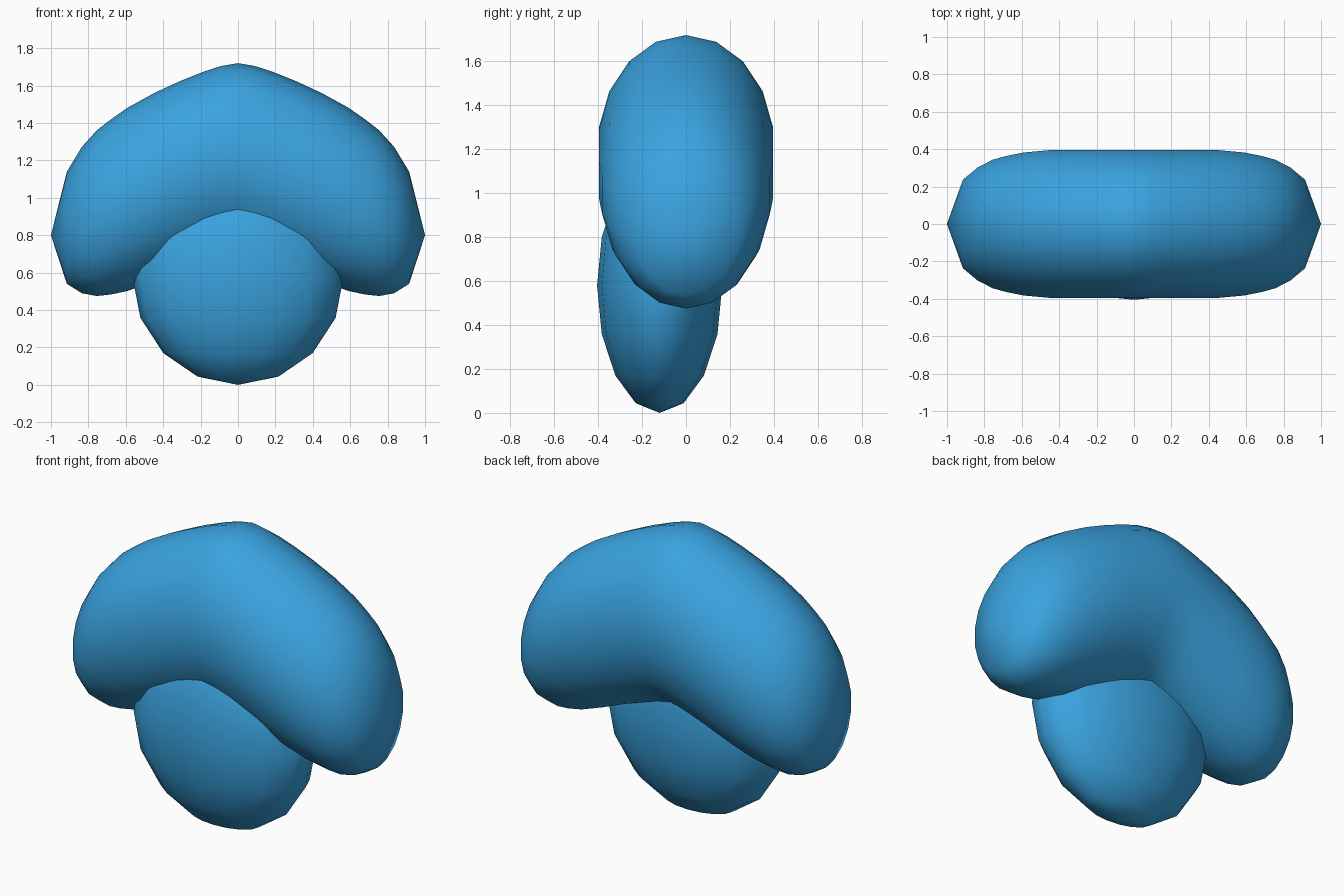
import bpy, bmesh, math
from mathutils import Matrix

if "Cube" in bpy.data.objects:
    bpy.data.objects.remove(bpy.data.objects["Cube"])

blue = bpy.data.materials.new("sky blue")
blue.diffuse_color = (0.042, 0.366, 0.74, 1)
blue.use_nodes = True
blue.node_tree.nodes["Principled BSDF"].inputs["Base Color"].default_value = blue.diffuse_color


def finish(bm, name):
    bmesh.ops.recalc_face_normals(bm, faces=bm.faces)
    for f in bm.faces:
        f.smooth = True
    mesh = bpy.data.meshes.new(name)
    bm.to_mesh(mesh)
    bm.free()
    mesh.materials.append(blue)
    obj = bpy.data.objects.new(name, mesh)
    bpy.context.collection.objects.link(obj)
    return obj


# Drooping cap: upright oval rings along x (x, centre height, half height, half depth)
half = [(0.0, 1.21, 0.51, 0.403), (0.09, 1.195, 0.51, 0.403), (0.19, 1.162, 0.51, 0.403),
        (0.31, 1.117, 0.507, 0.403), (0.45, 1.056, 0.503, 0.401), (0.59, 0.992, 0.49, 0.388),
        (0.68, 0.951, 0.468, 0.37), (0.755, 0.918, 0.443, 0.349), (0.835, 0.881, 0.391, 0.308),
        (0.915, 0.84, 0.30, 0.24)]
profile = [(-x, z, h, d) for x, z, h, d in reversed(half[1:])] + half
SIDES = 18
bm = bmesh.new()
rings = []
for x, z, h, d in profile:
    rings.append([bm.verts.new((x, d * math.sin(2 * math.pi * i / SIDES),
                                z + h * math.cos(2 * math.pi * i / SIDES)))
                  for i in range(SIDES)])
for a, b in zip(rings, rings[1:]):
    for i in range(SIDES):
        j = (i + 1) % SIDES
        bm.faces.new((a[i], a[j], b[j], b[i]))
# Pointed end caps
for ring, x in ((rings[0], -1.0), (rings[-1], 1.0)):
    tip = bm.verts.new((x, 0, 0.80))
    for i in range(SIDES):
        bm.faces.new((ring[i], ring[(i + 1) % SIDES], tip))
finish(bm, "drooping_cap")

# Flattened bulb tucked under the cap, slightly forward
bm = bmesh.new()
bmesh.ops.create_uvsphere(bm, u_segments=16, v_segments=8, radius=1)
bmesh.ops.transform(bm, verts=bm.verts,
                    matrix=Matrix.Translation((0, -0.12, 0.58)) @ Matrix.Diagonal((0.565, 0.285, 0.58, 1)))
finish(bm, "lower_bulb")
